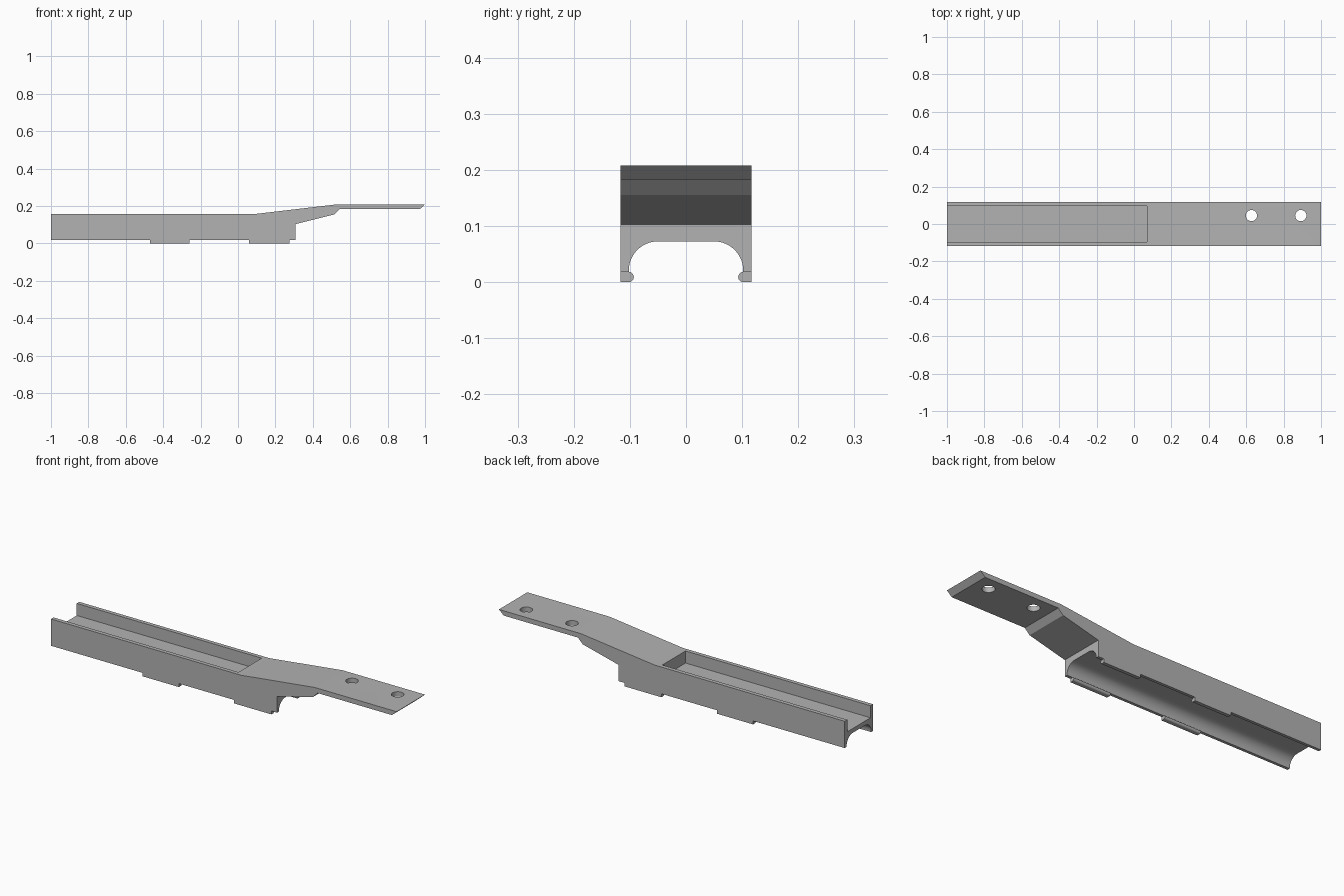
import bpy, bmesh, math
from mathutils import Vector

cube = bpy.data.objects.get("Cube")
if cube:
    bpy.data.objects.remove(cube, do_unlink=True)

HALF_WIDTH = 0.117
WALL_BOTTOM = 0.018

grey = bpy.data.materials.new("plain grey")
grey.use_nodes = True
colour = (0.45, 0.45, 0.45, 1)
grey.diffuse_color = colour
grey.node_tree.nodes["Principled BSDF"].inputs["Base Color"].default_value = colour


def prism(name, points, start, end, axis):
    """Extrude a closed 2D outline from start to end along x, y or z."""
    place = {"X": lambda p, d: (d, p[0], p[1]),
             "Y": lambda p, d: (p[0], d, p[1]),
             "Z": lambda p, d: (p[0], p[1], d)}[axis]
    bm = bmesh.new()
    face = bm.faces.new([bm.verts.new(place(p, start)) for p in points])
    extruded = bmesh.ops.extrude_face_region(bm, geom=[face])["geom"]
    shift = Vector(place((0, 0), end - start))
    bmesh.ops.translate(bm, vec=shift,
                        verts=[v for v in extruded if isinstance(v, bmesh.types.BMVert)])
    bmesh.ops.recalc_face_normals(bm, faces=bm.faces)
    mesh = bpy.data.meshes.new(name)
    bm.to_mesh(mesh)
    bm.free()
    mesh.materials.append(grey)
    obj = bpy.data.objects.new(name, mesh)
    bpy.context.collection.objects.link(obj)
    return obj


def arc(cx, cy, rx, ry, first, last, steps):
    angles = [math.radians(first + (last - first) * i / steps) for i in range(steps + 1)]
    return [(cx + rx * math.cos(a), cy + ry * math.sin(a)) for a in angles]


def activate(obj):
    bpy.ops.object.select_all(action="DESELECT")
    obj.select_set(True)
    bpy.context.view_layer.objects.active = obj


def cut(target, cutter):
    cutter.hide_render = True
    mod = target.modifiers.new("cut", "BOOLEAN")
    mod.operation = "DIFFERENCE"
    mod.solver = "EXACT"
    mod.object = cutter
    activate(target)
    bpy.ops.object.modifier_apply(modifier=mod.name)
    bpy.data.objects.remove(cutter, do_unlink=True)


# Body and raised tongue, from one side profile
side = [(-1, WALL_BOTTOM), (0.308, WALL_BOTTOM), (0.308, 0.103), (0.515, 0.155),
        (0.543, 0.183), (0.972, 0.183), (1, 0.208), (0.525, 0.208),
        (0.1, 0.158), (-1, 0.158)]
body = prism("rail_body", side, -HALF_WIDTH, HALF_WIDTH, "Y")

# Rounded channel underneath
channel = [(0.102, -0.05)] + arc(0.05, 0.0205, 0.052, 0.052, 0, 90, 16)
channel += [(-y, z) for y, z in reversed(channel)]
cut(body, prism("channel_cutter", channel, -1.1, 0.4, "X"))

# Open-ended pocket on top
pocket = [(-1.1, -0.096), (0.07, -0.096), (0.07, 0.096), (-1.1, 0.096)]
cut(body, prism("pocket_cutter", pocket, 0.095, 0.3, "Z"))

# Screw holes through the tongue
for x in (0.628, 0.892):
    circle = arc(x, 0.045, 0.03, 0.03, 0, 360, 32)[:-1]
    cut(body, prism("hole_cutter", circle, 0.1, 0.3, "Z"))

activate(body)
bpy.ops.object.shade_smooth_by_angle(angle=math.radians(30))

# Clip tabs with rounded inner lips
radius = WALL_BOTTOM / 2
for side_name, sign in (("left", 1), ("right", -1)):
    for place_name, x0, x1 in (("rear", -0.47, -0.26), ("middle", 0.06, 0.275)):
        lip = arc(0.102, radius, radius, radius, 90, 270, 12)
        outline = [(HALF_WIDTH, WALL_BOTTOM)] + lip + [(HALF_WIDTH, 0)]
        if sign < 0:
            outline = [(-y, z) for y, z in outline]
        tab = prism(f"{place_name}_tab_{'back' if sign > 0 else 'front'}",
                    outline, x0, x1, "X")
        activate(tab)
        bpy.ops.object.shade_smooth_by_angle(angle=math.radians(30))
